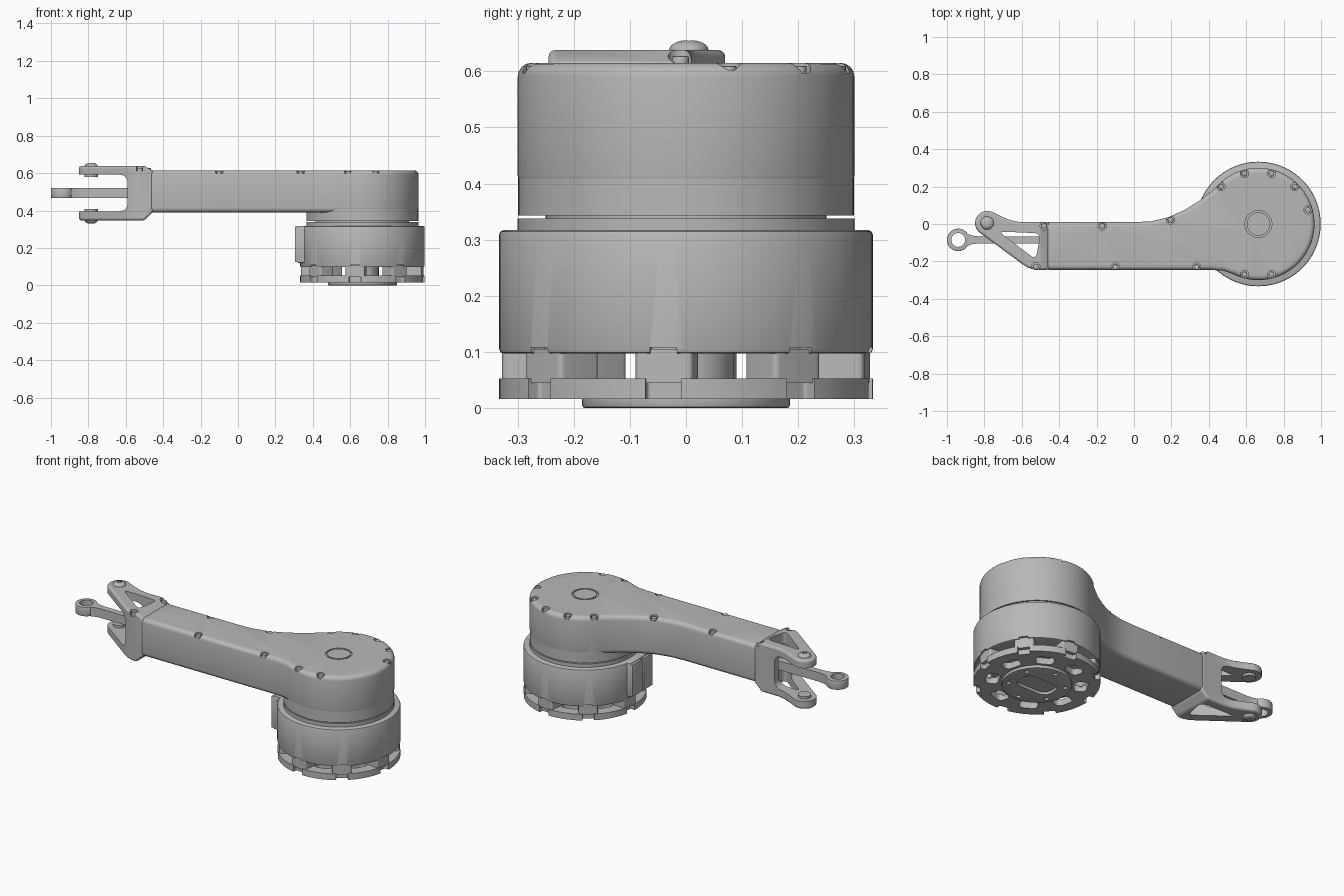
import bpy, bmesh
from math import sin, cos, radians
from mathutils import Vector, Matrix

if "Cube" in bpy.data.objects:
    bpy.data.objects.remove(bpy.data.objects["Cube"], do_unlink=True)

grey = bpy.data.materials.new("satin_grey")
grey.use_nodes = True
grey.diffuse_color = (0.48, 0.48, 0.48, 1)
grey.node_tree.nodes["Principled BSDF"].inputs["Base Color"].default_value = (0.48, 0.48, 0.48, 1)

HUB = (0.665, 0)
PIN = (-0.785, 0.005)
ARM_TOP = 0.615


def arc(center, r, a0, a1, n=32):
    return [(center[0] + r * cos(radians(a0 + (a1 - a0) * i / n)),
             center[1] + r * sin(radians(a0 + (a1 - a0) * i / n))) for i in range(n + 1)]


def circle(center, r, n=64):
    return arc(center, r, 0, 360, n)[:-1]


def rounded(points, r, n=6):
    """Round every corner of a polygon with a quadratic curve."""
    out = []
    for i, p in enumerate(points):
        p = Vector(p)
        a = p + (Vector(points[i - 1]) - p).normalized() * r
        b = p + (Vector(points[(i + 1) % len(points)]) - p).normalized() * r
        for k in range(n + 1):
            t = k / n
            out.append(tuple(a * (1 - t) ** 2 + p * 2 * t * (1 - t) + b * t * t))
    return out


def box(x0, x1, y0, y1):
    return [(x0, y0), (x1, y0), (x1, y1), (x0, y1)]


def turned(points, angle):
    """Turn a plan shape drawn around the origin and move it to the hub."""
    m = Matrix.Rotation(radians(angle), 2)
    return [tuple(m @ Vector(p) + Vector(HUB)) for p in points]


def finish(ob):
    bpy.ops.object.select_all(action='DESELECT')
    ob.select_set(True)
    bpy.context.view_layer.objects.active = ob
    bpy.ops.object.shade_smooth_by_angle(angle=radians(32))


def prism(name, points, lo, hi, along="z", bevel=0, segments=4):
    """Extrude a plan (along z) or a front profile (along y)."""
    bm = bmesh.new()
    place = (lambda p, h: (p[0], p[1], h)) if along == "z" else (lambda p, h: (p[0], h, p[1]))
    face = bm.faces.new([bm.verts.new(place(p, lo)) for p in points])
    ext = bmesh.ops.extrude_face_region(bm, geom=[face])["geom"]
    shift = Vector(place((0, 0), hi - lo))
    bmesh.ops.translate(bm, vec=shift, verts=[v for v in ext if isinstance(v, bmesh.types.BMVert)])
    bmesh.ops.recalc_face_normals(bm, faces=bm.faces)
    mesh = bpy.data.meshes.new(name)
    bm.to_mesh(mesh)
    bm.free()
    mesh.materials.append(grey)
    ob = bpy.data.objects.new(name, mesh)
    bpy.context.collection.objects.link(ob)
    if bevel:
        soften(ob, bevel, segments)
    finish(ob)
    return ob


def apply(ob, mod):
    bpy.context.view_layer.objects.active = ob
    bpy.ops.object.modifier_apply(modifier=mod.name)


def soften(ob, width, segments=4, angle=40):
    mod = ob.modifiers.new("soft_edge", 'BEVEL')
    mod.width, mod.segments = width, segments
    mod.limit_method, mod.angle_limit = 'ANGLE', radians(angle)
    apply(ob, mod)


def cut(ob, points, lo, hi, along="z", operation='DIFFERENCE'):
    tool = prism("cutter", points, lo, hi, along)
    tool.hide_render = True
    mod = ob.modifiers.new("cut", 'BOOLEAN')
    mod.object, mod.operation, mod.solver = tool, operation, 'EXACT'
    apply(ob, mod)
    bpy.data.objects.remove(tool, do_unlink=True)
    finish(ob)


# Main arm shell, drum and beam in one outline
arm_plan = ([(-0.48, -0.245), (0.40, -0.245), (0.48, -0.25)] + arc(HUB, 0.3, 243, 487, 60)
            + [(0.42, 0.18), (0.35, 0.125), (0.27, 0.075), (0.18, 0.035),
               (0.09, 0.014), (0, 0.01), (-0.48, 0.01)])
arm = prism("arm_shell", arm_plan, 0.39, ARM_TOP, bevel=0.024)
prism("drum_lower_shell", circle(HUB, 0.299, 96), 0.343, 0.5)

# Fork end: plan shape limited by the stepped front profile
fork_plan = ([(-0.455, 0.01), (-0.61, 0.01), (-0.66, 0.02), (-0.71, 0.041)]
             + arc(PIN, 0.065, 65, 235, 24)
             + [(-0.60, -0.212), (-0.57, -0.232), (-0.53, -0.245), (-0.455, -0.245)])
fork = prism("fork", fork_plan, 0.3, 0.7)
cut(fork, [(-0.9, 0.347), (-0.50, 0.347), (-0.455, 0.392), (-0.455, 0.613),
           (-0.50, 0.638), (-0.9, 0.638)], -0.4, 0.2, "y", 'INTERSECT')
soften(fork, 0.012, 3)
cut(fork, rounded(box(-1.1, -0.59, 0.395, 0.592), 0.05), -0.4, 0.2, "y")
cut(fork, rounded(box(-0.65, -0.49, -0.19, -0.03), 0.02), 0.42, 0.57)
cut(fork, rounded([(-0.725, -0.04), (-0.5, -0.05), (-0.525, -0.19)], 0.035), 0.2, 0.8)

# Screws sunk into the rim of the arm
screws = [(-0.17, -0.01), (0.195, 0.022), (0.465, 0.2), (0.59, 0.27), (0.735, 0.27),
          (0.86, 0.2), (0.93, 0.075), (0.735, -0.27), (0.59, -0.27), (0.335, -0.23),
          (-0.1, -0.23)]
for p in screws:
    cut(arm, circle(p, 0.022, 20), 0.597, 0.65)
    prism("rim_screw", circle(p, 0.015, 16), 0.59, 0.61, bevel=0.003, segments=2)
for p in [(-0.48, -0.01), (-0.525, -0.228)]:
    cut(fork, circle(p, 0.022, 20), 0.612, 0.7)
    prism("fork_screw", circle(p, 0.015, 16), 0.605, 0.627, bevel=0.003, segments=2)

# Round cap set in a groove on top of the drum
cut(arm, circle(HUB, 0.072), 0.606, 0.65)
prism("drum_cap", circle(HUB, 0.062), 0.6, ARM_TOP)

# Fork pivot bolts and inner bosses, above and below
for name, z, lo, hi in (("upper", 0.638, 0.578, 0.6), ("lower", 0.347, 0.385, 0.409)):
    prism(name + "_pivot_boss", circle(PIN, 0.036, 32), lo, hi)
    bpy.ops.mesh.primitive_uv_sphere_add(segments=32, ring_count=16, location=(*PIN, z))
    bolt = bpy.context.object
    bolt.name = name + "_pivot_bolt"
    bolt.scale = (0.035, 0.035, 0.018)
    bolt.data.materials.append(grey)
    bpy.ops.object.transform_apply(location=True, rotation=False, scale=True)
    finish(bolt)
    out = 1 if z > 0.5 else -1
    cut(bolt, circle(PIN, 0.014, 6), *sorted((z + out * 0.011, z + out * 0.03)))

# Push rod with its eye
EYE = (-0.94, -0.085)
rod = prism("rod_eye", circle(EYE, 0.06, 48), 0.467, 0.521, bevel=0.004, segments=2)
cut(rod, circle(EYE, 0.037, 40), 0.4, 0.6)
prism("rod_bar", [(-0.89, -0.117), (-0.865, -0.108), (-0.83, -0.104), (-0.48, -0.104),
                  (-0.48, -0.066), (-0.83, -0.066), (-0.865, -0.062), (-0.89, -0.053)],
      0.467, 0.521)

# Motor housing and the stepped neck below the drum
housing = prism("motor_housing", circle(HUB, 0.333, 96), 0.097, 0.317, bevel=0.008, segments=2)
prism("neck_ring", circle(HUB, 0.3, 96), 0.31, 0.338)
prism("neck_core", circle(HUB, 0.25), 0.31, 0.36)

# Castellated mounting ring: posts under rim notches, windows between them
ring = prism("mount_ring", circle(HUB, 0.333, 96), 0.016, 0.053)
for k in range(8):
    a = 45 * k - 7
    notch = turned(box(0.3, 0.4, -0.024, 0.024), a)
    cut(housing, notch, 0.05, 0.108)
    cut(ring, turned(rounded(box(0.305, 0.4, -0.032, 0.032), 0.008), a), 0, 0.1)
    cut(ring, turned(rounded(box(0.2, 0.27, -0.05, 0.05), 0.03), a + 22.5), 0, 0.1)
    prism("ring_post", turned(rounded(box(0.235, 0.325, -0.052, 0.052), 0.012), a), 0.045, 0.105)

# Output hub on the underside with an oblong pocket and screw holes
prism("hub_core", circle(HUB, 0.085), 0.045, 0.11)
hub = prism("output_hub", circle(HUB, 0.185), 0, 0.03, bevel=0.005, segments=2)
cut(hub, turned(rounded(box(-0.11, 0.11, -0.06, 0.06), 0.055), 0), -0.1, 0.02)
for k in range(6):
    cut(hub, turned(circle((0.15, 0), 0.012, 16), 60 * k + 30), -0.1, 0.015)

# Cable connector on the side of the housing
prism("connector_block", box(0.318, 0.39, -0.12, 0.07), 0.12, 0.318, bevel=0.004, segments=2)
for y0, y1 in ((-0.12, -0.04), (-0.025, 0.07)):
    pad = prism("connector_pad", box(0.304, 0.325, y0, y1), 0.124, 0.314, bevel=0.003, segments=2)
for z in (0.145, 0.215, 0.29):
    prism("connector_screw", circle((0.347, z), 0.009, 16), -0.126, -0.118, "y")
